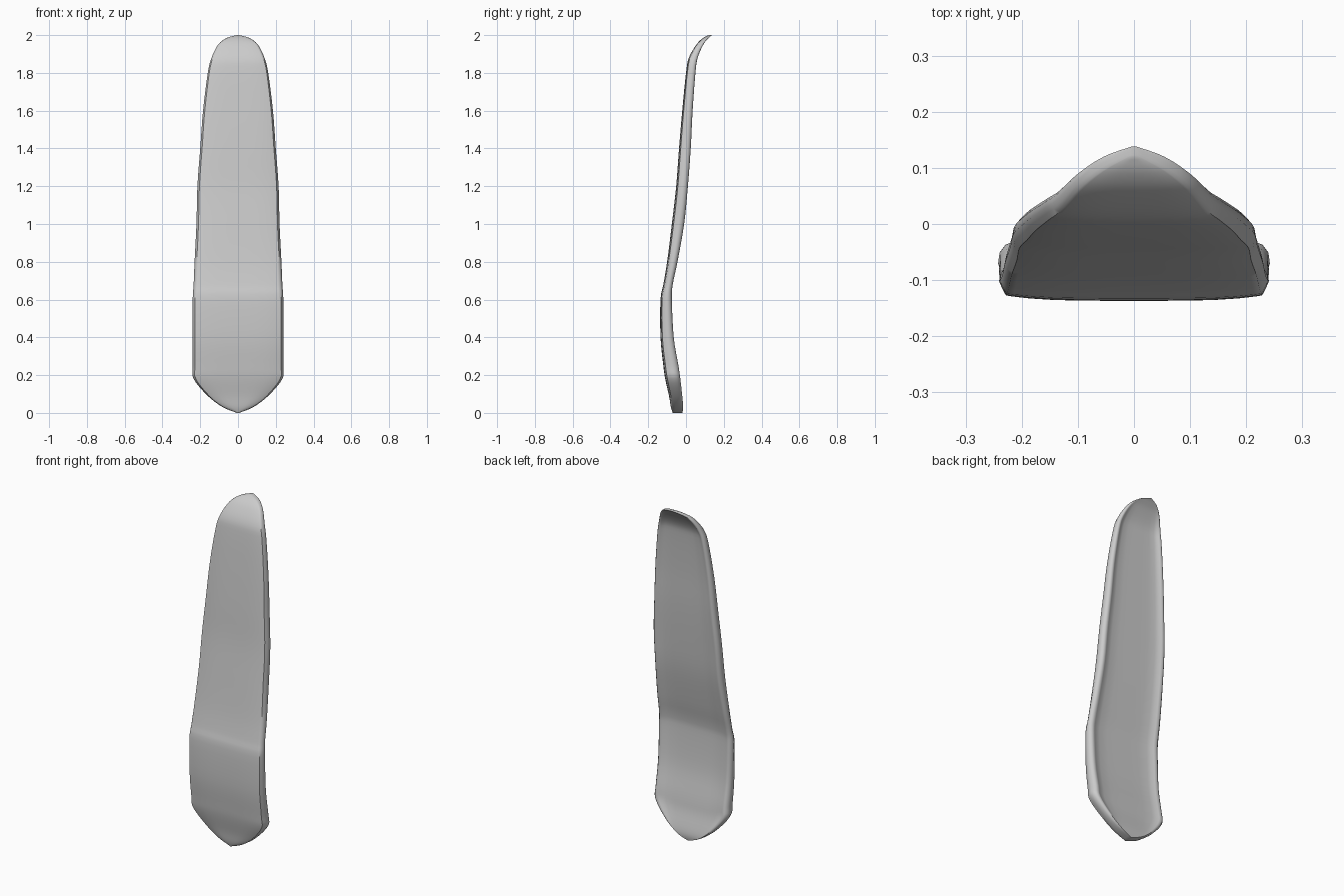
import bpy
import bmesh

if "Cube" in bpy.data.objects:
    bpy.data.objects.remove(bpy.data.objects["Cube"], do_unlink=True)

# Stations along the blade: height, half width, front y, back y
STATIONS = [
    (0, .005, -.07, -.02), (.03, .08, -.08, -.015), (.09, .16, -.09, -.02),
    (.18, .235, -.11, -.03), (.25, .24, -.12, -.04), (.4, .24, -.135, -.065),
    (.6, .24, -.135, -.075), (.68, .235, -.12, -.07), (.8, .23, -.1, -.045),
    (1, .22, -.075, -.01), (1.2, .215, -.052, .01), (1.4, .2, -.037, .025),
    (1.6, .185, -.02, .035), (1.8, .16, 0, .05), (1.88, .14, .015, .062),
    (1.95, .105, .055, .092), (1.985, .06, .09, .12), (2, .005, .12, .138),
]
SAMPLES = 4
RIM_DEPTH = .016


def smooth_path(points):
    """Catmull-Rom samples through the stations."""
    padded = [points[0]] + points + [points[-1]]
    result = []
    for a, b, c, d in zip(padded, padded[1:], padded[2:], padded[3:]):
        for step in range(SAMPLES):
            t = step / SAMPLES
            result.append([
                q + t * ((r - p) + t * ((2 * p - 5 * q + 4 * r - s)
                                        + t * (3 * q - p - 3 * r + s))) / 2
                for p, q, r, s in zip(a, b, c, d)])
    result.append(list(points[-1]))
    return result


def half_section(front, back, dish):
    """Half outline from front centre round the edge to back centre."""
    thick = back - front
    edge = [(.98, .36), (1, .55), (.99, .78), (.95, .94), (.9, 1)]
    outline = [(u, front + .18 * thick * u ** 4)
               for u in (0, .2, .4, .6, .78, .9, .95)]
    outline += [(u, front + v * thick) for u, v in edge]
    outline += [(u, back - dish * k) for u, k in
                ((.85, .25), (.78, .65), (.68, .9), (.45, 1), (.2, 1), (0, 1))]
    return outline


def build_blade():
    bm = bmesh.new()
    rings = []
    for z, width, front, back in smooth_path(STATIONS):
        # The hollow in the back fades out at both ends
        fade = max(0, min(1, (z - .03) / .15, (2 - z) / .15))
        dish = RIM_DEPTH * fade * fade * (3 - 2 * fade)
        half = half_section(front, back, dish)
        loop = half + [(-u, y) for u, y in reversed(half[1:-1])]
        rings.append([bm.verts.new((u * width, y, z)) for u, y in loop])
    for low, high in zip(rings, rings[1:]):
        for i in range(len(low)):
            j = (i + 1) % len(low)
            bm.faces.new((low[i], low[j], high[j], high[i]))
    for ring in (rings[0], rings[-1]):
        bm.faces.new(ring)
    bmesh.ops.recalc_face_normals(bm, faces=bm.faces[:])
    mesh = bpy.data.meshes.new("curved_blade")
    bm.to_mesh(mesh)
    bm.free()
    obj = bpy.data.objects.new("curved_blade", mesh)
    bpy.context.collection.objects.link(obj)
    return obj


# Plain grey material
grey = bpy.data.materials.new("light_grey")
grey.use_nodes = True
grey.diffuse_color = (.6, .6, .6, 1)
grey.node_tree.nodes["Principled BSDF"].inputs["Base Color"].default_value = (.6, .6, .6, 1)

blade = build_blade()
blade.data.materials.append(grey)
bpy.ops.object.select_all(action="DESELECT")
blade.select_set(True)
bpy.context.view_layer.objects.active = blade
bpy.ops.object.shade_smooth_by_angle(angle=.9)
